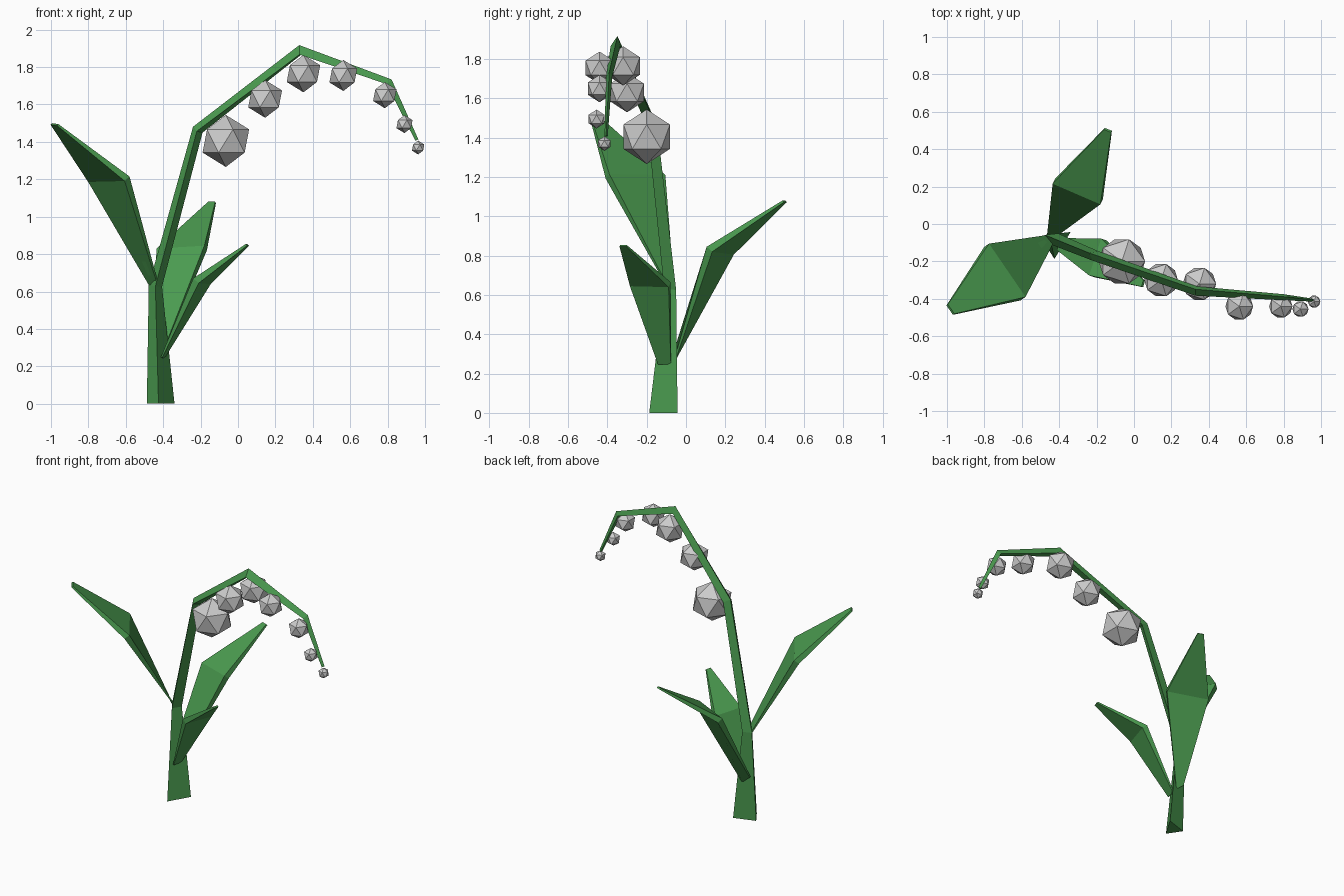
import bpy, bmesh
from mathutils import Vector

if "Cube" in bpy.data.objects:
    bpy.data.objects.remove(bpy.data.objects["Cube"])

green = bpy.data.materials.new("leaf_green")
green.diffuse_color = (0.07, 0.33, 0.08, 1)
green.use_nodes = True
green.node_tree.nodes["Principled BSDF"].inputs["Base Color"].default_value = green.diffuse_color


def loft(name, rings):
    """Skin a list of equal-sized point rings into a closed flat-faced solid."""
    bm = bmesh.new()
    vs = [[bm.verts.new(p) for p in r] for r in rings]
    n = len(vs[0])
    for lo, hi in zip(vs, vs[1:]):
        for i in range(n):
            j = (i + 1) % n
            bm.faces.new((lo[i], lo[j], hi[j], hi[i]))
    bm.faces.new(vs[0])
    bm.faces.new(vs[-1])
    bmesh.ops.recalc_face_normals(bm, faces=bm.faces)
    mesh = bpy.data.meshes.new(name)
    bm.to_mesh(mesh)
    bm.free()
    mesh.materials.append(green)
    ob = bpy.data.objects.new(name, mesh)
    bpy.context.collection.objects.link(ob)
    return ob


# Arching stem: triangular section along a bent path (x, y, z, size, front corner drop)
path = [(-.417, -.107, 0, .08, .1), (-.447, -.072, .63, .037, -.35),
        (-.22, -.165, 1.465, .031, -.3), (.33, -.355, 1.893, .028, -.95),
        (.81, -.392, 1.722, .018, -.95), (.957, -.407, 1.41, .009, -.95)]
pts = [Vector(p[:3]) for p in path]
rings = []
for i, p in enumerate(pts):
    if i == 0:
        t, side = Vector((0, 0, 1)), Vector((0, -1, 0))
    else:
        t = (p - pts[i - 1]).normalized()
        if i < len(pts) - 1:
            t = (t + (pts[i + 1] - p).normalized()).normalized()
        side = Vector((-.2, -.98, 0))
        side = (side - t * side.dot(t)).normalized()
    out = side.cross(t)
    section = [(.88, -.2), (path[i][4], 1), (-.97, -.8)]
    rings.append([p + (out * a + side * b) * path[i][3] for a, b in section])
loft("stem", rings)


# Leaves: bent tapered slabs given by base, widest and tip edges of the upper side
def leaf(name, edges, thick=(.008, .04, .012)):
    e = [(Vector(a), Vector(b)) for a, b in edges]
    mids = [(a + b) / 2 for a, b in e]
    down = (e[1][1] - e[1][0]).cross(mids[2] - mids[0]).normalized()
    if down.z > 0:
        down = -down
    loft(name, [(a, b, b + down * t, a + down * t) for (a, b), t in zip(e, thick)])


leaf("left_leaf", [((-.472, -.06, .64), (-.425, -.09, .64)),
                   ((-.775, -.105, 1.21), (-.58, -.39, 1.215)),
                   ((-.995, -.43, 1.5), (-.96, -.48, 1.495))])
leaf("back_leaf", [((-.465, -.06, .32), (-.405, -.06, .27)),
                   ((-.435, .215, .83), (-.18, .105, .845)),
                   ((-.16, .505, 1.08), (-.122, .49, 1.08))])
leaf("right_leaf", [((-.412, -.14, .25), (-.397, -.075, .25)),
                    ((-.24, -.275, .67), (-.175, -.078, .665)),
                    ((.04, -.335, .853), (.05, -.3, .853))])

# Hanging bell flowers: plain icosahedra shrinking toward the stem tip
bells = [(-.065, -.2, 1.405, .139), (.145, -.3, 1.63, .101), (.35, -.32, 1.765, .1),
         (.563, -.44, 1.755, .083), (.785, -.44, 1.65, .07),
         (.89, -.455, 1.495, .048), (.963, -.415, 1.37, .037)]
for i, (x, y, z, r) in enumerate(bells, 1):
    bpy.ops.mesh.primitive_ico_sphere_add(subdivisions=1, radius=r, location=(x, y, z))
    bpy.context.object.name = f"flower_bell_{i}"
